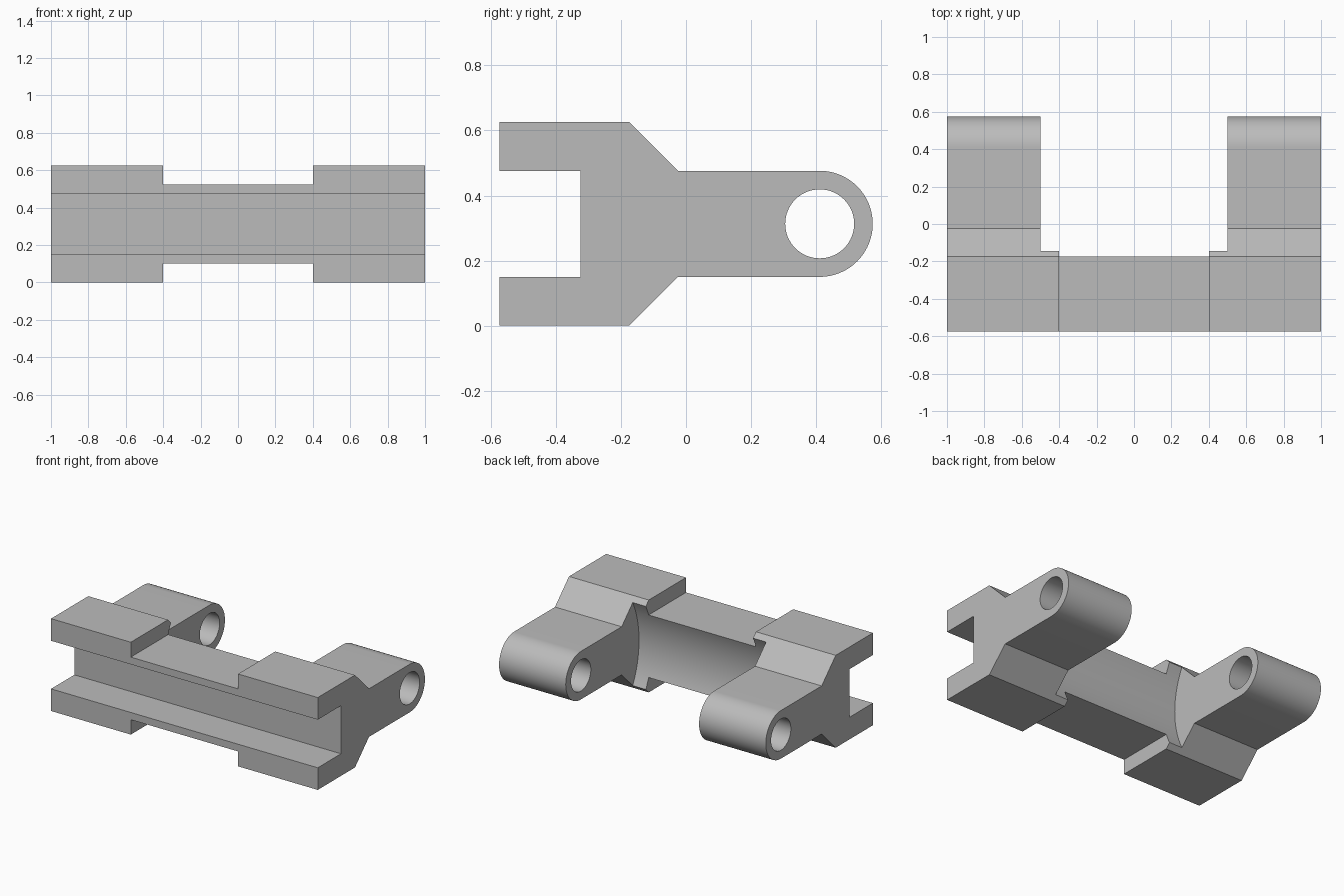
import bpy
import bmesh
import math

cube = bpy.data.objects.get("Cube")
if cube:
    bpy.data.objects.remove(cube, do_unlink=True)

grey = bpy.data.materials.new("plain grey")
grey.use_nodes = True
colour = (0.5, 0.5, 0.5, 1)
grey.diffuse_color = colour
grey.node_tree.nodes["Principled BSDF"].inputs["Base Color"].default_value = colour

HEIGHT = 0.626
MID = HEIGHT / 2
FRONT = -0.574
PIN_Y, ARM_R = 0.411, 0.163


def extrude_x(name, profile, x0, x1):
    """Extrude a (y, z) outline along x into a closed solid."""
    bm = bmesh.new()
    face = bm.faces.new([bm.verts.new((x0, y, z)) for y, z in profile])
    new = bmesh.ops.extrude_face_region(bm, geom=[face])["geom"]
    verts = [g for g in new if isinstance(g, bmesh.types.BMVert)]
    bmesh.ops.translate(bm, verts=verts, vec=(x1 - x0, 0, 0))
    bmesh.ops.recalc_face_normals(bm, faces=bm.faces)
    mesh = bpy.data.meshes.new(name)
    bm.to_mesh(mesh)
    bm.free()
    obj = bpy.data.objects.new(name, mesh)
    bpy.context.collection.objects.link(obj)
    mesh.materials.append(grey)
    return obj


def arc(radius, start, end, steps):
    """Points on an arc about the pin axis, angles in degrees."""
    angles = [math.radians(start + (end - start) * i / steps) for i in range(steps + 1)]
    return [(PIN_Y + radius * math.cos(a), MID + radius * math.sin(a)) for a in angles]


def box(y0, y1, z0, z1):
    return [(y0, z0), (y1, z0), (y1, z1), (y0, z1)]


# Side outline: slotted block, chamfers and rounded hinge arm
lower = [(-0.325, 0.15), (FRONT, 0.15), (FRONT, 0), (-0.175, 0), (-0.025, MID - ARM_R)]
upper = [(y, HEIGHT - z) for y, z in reversed(lower)]
bracket = extrude_x("hinge_bracket", lower + arc(ARM_R, -90, 90, 48) + upper, -1, 1)

# Pin hole, round clearance between the arms, and recesses above and below
cutters = [
    extrude_x("pin_hole_cutter", arc(0.106, 0, 360, 64)[:-1], -1.1, 1.1),
    extrude_x("clearance_cutter", arc(0.622, 0, 360, 160)[:-1], -0.5, 0.5),
    extrude_x("top_recess_cutter", box(-0.8, 0.2, HEIGHT - 0.101, 0.9), -0.402, 0.402),
    extrude_x("bottom_recess_cutter", box(-0.8, 0.2, -0.3, 0.101), -0.402, 0.402),
]
bpy.ops.object.select_all(action="DESELECT")
bpy.context.view_layer.objects.active = bracket
bracket.select_set(True)
for cutter in cutters:
    cutter.hide_render = True
    mod = bracket.modifiers.new(cutter.name, "BOOLEAN")
    mod.operation = "DIFFERENCE"
    mod.solver = "EXACT"
    mod.object = cutter
    bpy.ops.object.modifier_apply(modifier=mod.name)
    bpy.data.objects.remove(cutter, do_unlink=True)

bpy.ops.object.shade_smooth_by_angle(angle=math.radians(25))
